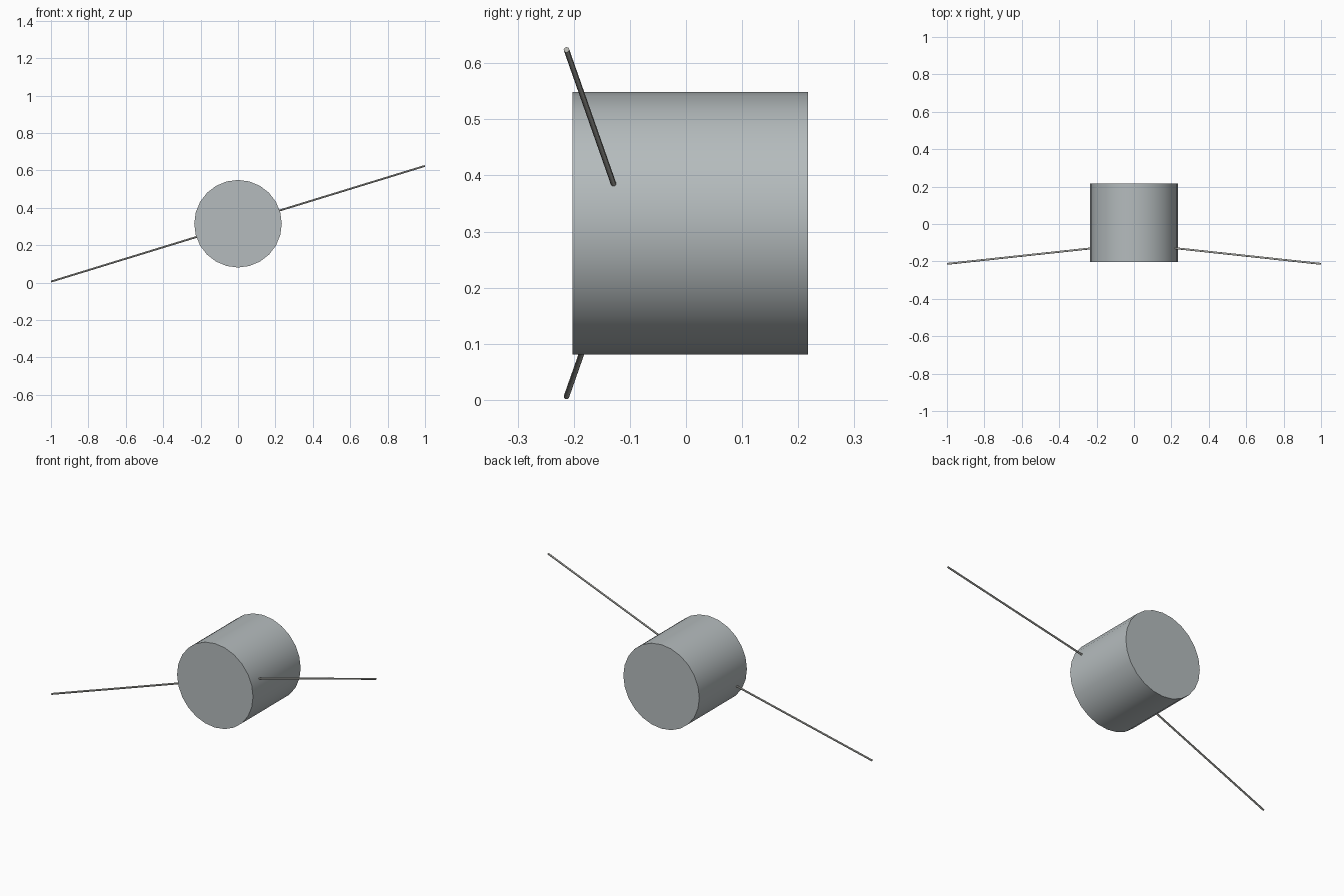
import bpy
from mathutils import Vector

old = bpy.data.objects.get("Cube")
if old:
    bpy.data.objects.remove(old, do_unlink=True)


def make_material(name, color):
    mat = bpy.data.materials.new(name)
    mat.use_nodes = True
    mat.diffuse_color = color
    mat.node_tree.nodes["Principled BSDF"].inputs["Base Color"].default_value = color
    return mat


def rod_between(name, start, end, radius, sides, mat):
    """Capped cylinder running from start to end."""
    start, end = Vector(start), Vector(end)
    axis = end - start
    bpy.ops.mesh.primitive_cylinder_add(
        vertices=sides, radius=radius, depth=axis.length, location=(start + end) / 2)
    obj = bpy.context.object
    obj.name = name
    obj.rotation_euler = axis.to_track_quat("Z", "Y").to_euler()
    obj.data.materials.append(mat)
    bpy.ops.object.shade_smooth_by_angle()
    return obj


drum_grey = make_material("cool grey", (0.46, 0.50, 0.51, 1))
rod_grey = make_material("warm grey", (0.46, 0.46, 0.43, 1))

# Drum lying along the front-back axis
mid_z = 0.315
rod_between("drum", (0, -0.202, mid_z), (0, 0.217, mid_z), 0.234, 24, drum_grey)

# Thin rods, swept forward, one rising and one falling
for name, side in (("left_rod", 1), ("right_rod", -1)):
    rod_between(name,
                (side * 0.2, -0.127, mid_z + side * 0.064),
                (side * 0.9985, -0.213, mid_z + side * 0.309),
                0.005, 12, rod_grey)
